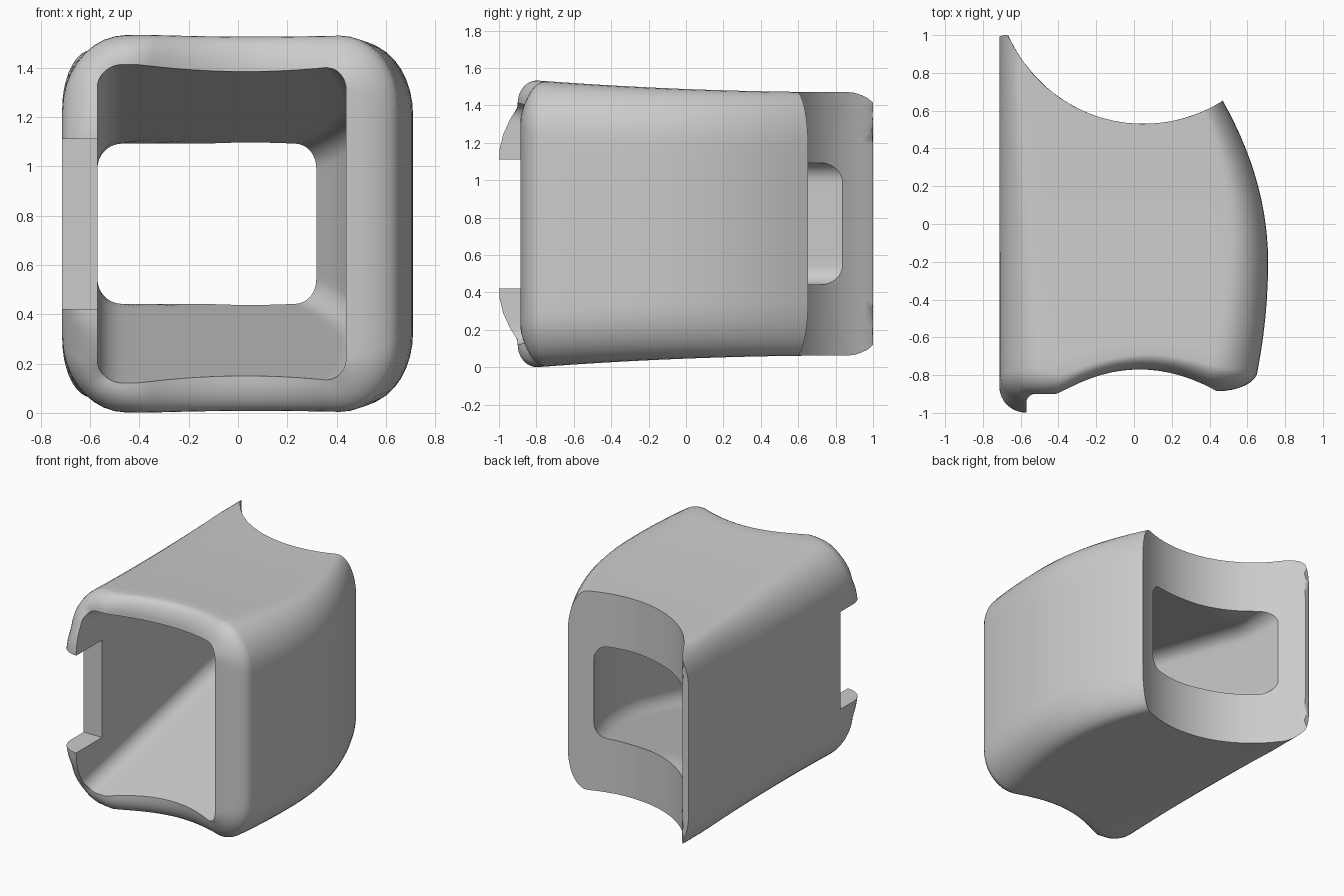
import bpy, bmesh, math

if "Cube" in bpy.data.objects:
    bpy.data.objects.remove(bpy.data.objects["Cube"])

ZC = 0.767                      # height of the tube axis
CORNER, FLAT = 9, 14            # segments per rounded corner / straight side
BODY, LIP, REAR = 18, 8, 7      # rings along walls, front lip, rear face


def lerp(a, b, t):
    return a + (b - a) * t


def clamp(v, a=0.0, b=1.0):
    return max(a, min(b, v))


def right_side(y):
    return 0.71 - (0.33 if y > -0.2 else 0.167) * (y + 0.2) ** 2


# rounded-rectangle sections: left, right, half height, rx left, rx right, rz left, rz right
def outer(y):
    k = clamp((y + 0.8) / 1.5)
    return (-0.713, right_side(y), 0.704 + 0.023 * (0.85 - y) ** 2,
            lerp(0.26, 0.12, k), lerp(0.25, 0.14, k), lerp(0.31, 0.24, k), 0.29)


def inner(y):
    k = clamp((y + 0.95) / 1.5)
    return (-0.57, right_side(min(y, 0.58)) - 0.193, lerp(0.657, 0.325, k),
            0.1, 0.1, 0.1, 0.1)


def corner(sec, i, a):
    l, r, h, rxl, rxr, rzl, rzr = sec
    sx, sz = ((1, 1), (-1, 1), (-1, -1), (1, -1))[i]
    rx, rz = (rxr, rzr) if sx > 0 else (rxl, rzl)
    ang = math.pi / 2 * (i + a)
    return ((r if sx > 0 else l) - sx * rx + rx * math.cos(ang),
            ZC + sz * (h - rz) + rz * math.sin(ang))


def point(sec, key):
    i, a, u = key
    if u is None:
        return corner(sec, i, a)
    p, q = corner(sec, i, 1), corner(sec, (i + 1) % 4, 0)
    return lerp(p[0], q[0], u), lerp(p[1], q[1], u)


# end shapes: concave saddle at the front, cylindrical scoop at the rear
def front_y(x, z):
    cap = -0.91
    if x < 0:
        cap = -1.0 + 0.10 * clamp((abs(z - ZC) - 0.35) / 0.27) ** 2
    return max(-0.77 - 0.14 * ((x - 0.03) / 0.45) ** 2, cap)


def rear_y(x):
    arc = 0.53 + 0.78 - math.sqrt(0.78 ** 2 - (x - 0.05) ** 2)
    return min(arc, 1.0 - 10 * (x + 0.682) ** 2 if x < -0.66 else 1.0)


def solve(section, key, y_of):
    y = 0.0
    for _ in range(10):
        x, z = point(section(y), key)
        y = y_of(x, z)
    return x, y, z


def profile(key):
    """One lengthwise closed profile: outer wall, lip, bore, rear face."""
    rim = solve(inner, key, front_y)
    start = rim[1] + 0.08 + 0.05 * clamp(abs(rim[0]) / 0.5) ** 4
    pts = [solve(outer, key, lambda x, z: lerp(rear_y(x), start, j / BODY))
           for j in range(BODY + 1)]
    edge = pts[-1]
    for j in range(1, LIP + 1):
        a = math.pi / 2 * j / LIP
        c = 1 - math.cos(a)
        pts.append((lerp(edge[0], rim[0], c), lerp(edge[1], rim[1], math.sin(a)),
                    lerp(edge[2], rim[2], c)))
    pts += [solve(inner, key, lambda x, z: lerp(rim[1], rear_y(x), j / BODY))
            for j in range(1, BODY + 1)]
    p, q = pts[-1], pts[0]
    for j in range(1, REAR):
        x = lerp(p[0], q[0], j / REAR)
        pts.append((x, rear_y(x), lerp(p[2], q[2], j / REAR)))
    return pts


keys = []
for i in range(4):
    keys += [(i, j / CORNER, None) for j in range(CORNER + 1)]
    keys += [(i, 0, j / FLAT) for j in range(1, FLAT)]

# hollow sleeve body
bm = bmesh.new()
cols = [[bm.verts.new(p) for p in profile(k)] for k in keys]
for c in range(len(cols)):
    a, b = cols[c], cols[(c + 1) % len(cols)]
    for j in range(len(a)):
        k = (j + 1) % len(a)
        bm.faces.new((a[j], a[k], b[k], b[j]))
bmesh.ops.recalc_face_normals(bm, faces=bm.faces)
mesh = bpy.data.meshes.new("sleeve_body")
bm.to_mesh(mesh)
bm.free()
body = bpy.data.objects.new("sleeve_body", mesh)
bpy.context.collection.objects.link(body)

# notch in the front of the left wall
bpy.ops.mesh.primitive_cube_add(size=1, location=(-0.68, -0.96, 0.766))
notch = bpy.context.object
notch.name = "notch_cutter"
notch.scale = (0.3, 0.5, 0.69)
notch.hide_render = True

bpy.context.view_layer.objects.active = body
notch.select_set(False)
body.select_set(True)
cut = body.modifiers.new("notch", 'BOOLEAN')
cut.operation, cut.solver, cut.object = 'DIFFERENCE', 'EXACT', notch
bpy.ops.object.modifier_apply(modifier=cut.name)
bpy.data.objects.remove(notch)
bpy.ops.object.shade_smooth_by_angle(angle=math.radians(32))
